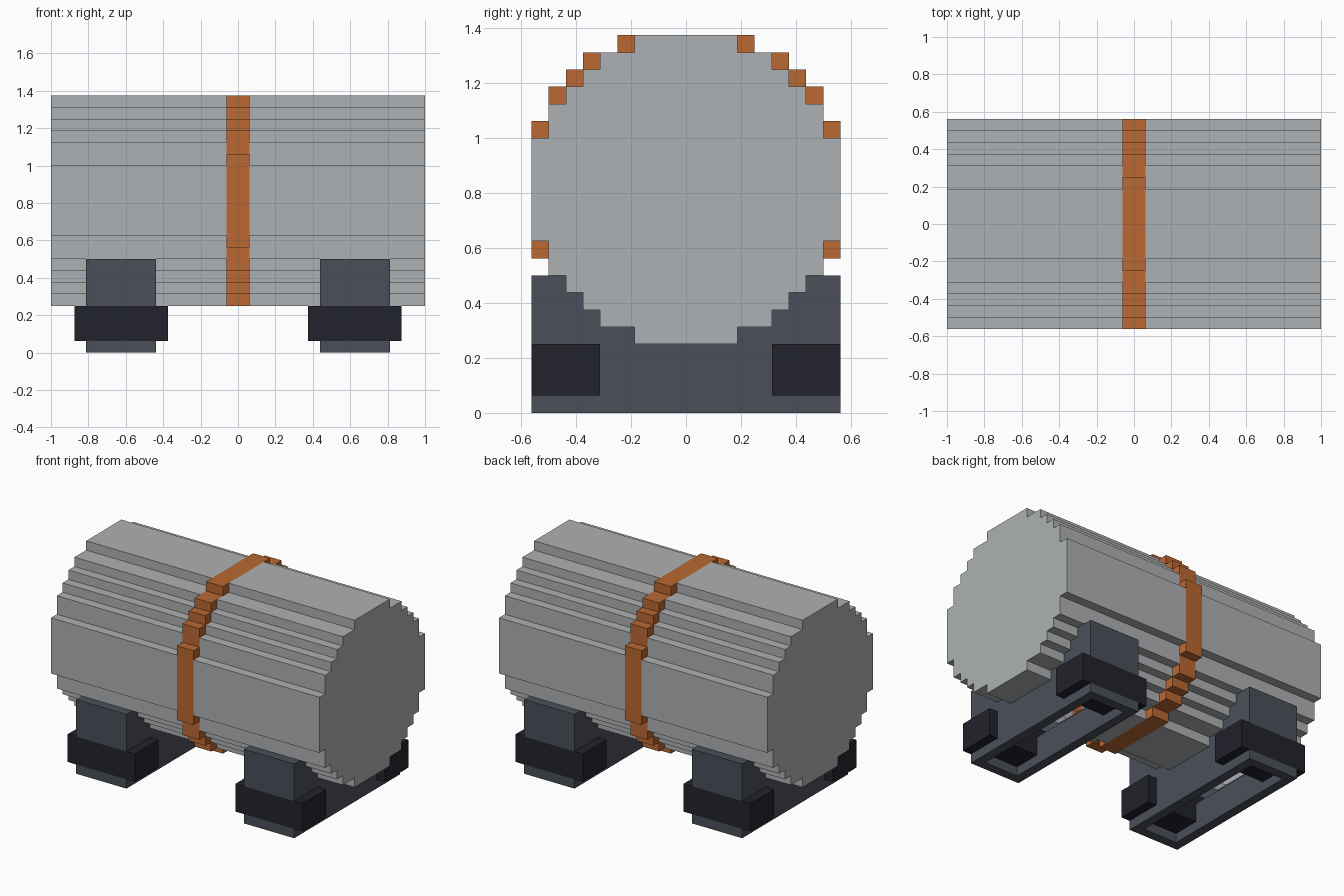
import bpy, bmesh

cube = bpy.data.objects.get("Cube")
if cube:
    bpy.data.objects.remove(cube, do_unlink=True)

U = 1 / 16  # grid unit; all sizes below are in grid units


def material(name, rgb):
    m = bpy.data.materials.new(name)
    m.use_nodes = True
    m.diffuse_color = (*rgb, 1)
    m.node_tree.nodes["Principled BSDF"].inputs["Base Color"].default_value = (*rgb, 1)
    return m


GREY = material("light grey", (0.423, 0.44, 0.451))
ORANGE = material("copper orange", (0.491, 0.138, 0.032))
SLATE = material("slate", (0.07, 0.078, 0.102))
DARK = material("dark navy", (0.016, 0.016, 0.026))


def face(bm, points):
    bm.faces.new([bm.verts.new((x * U, y * U, z * U)) for x, y, z in points])


def box(bm, x0, x1, y0, y1, z0, z1):
    for z in (z0, z1):
        face(bm, [(x0, y0, z), (x1, y0, z), (x1, y1, z), (x0, y1, z)])
    for y in (y0, y1):
        face(bm, [(x0, y, z0), (x1, y, z0), (x1, y, z1), (x0, y, z1)])
    for x in (x0, x1):
        face(bm, [(x, y0, z0), (x, y1, z0), (x, y1, z1), (x, y0, z1)])


def finish(bm, name, mat):
    bmesh.ops.remove_doubles(bm, verts=bm.verts, dist=0.0001)
    bmesh.ops.recalc_face_normals(bm, faces=bm.faces)
    mesh = bpy.data.meshes.new(name)
    bm.to_mesh(mesh)
    bm.free()
    mesh.materials.append(mat)
    bpy.context.collection.objects.link(bpy.data.objects.new(name, mesh))


# Stepped round cross-section: half width of the row at each height
MID = 13
steps = [(4, 3), (5, 5), (6, 6), (7, 7), (8, 8), (10, 9)]
quarter = []  # lower +y quarter, from the bottom upward
for i, (z, w) in enumerate(steps):
    top = steps[i + 1][0] if i + 1 < len(steps) else None
    quarter.append((w, z))
    if top:
        quarter.append((w, top))
half = quarter + [(y, 2 * MID - z) for y, z in reversed(quarter)]
profile = half + [(-y, z) for y, z in reversed(half)]


def tube(bm, x0, x1, open_bottom=False):
    for (ya, za), (yb, zb) in zip(profile, profile[1:] + profile[:1]):
        if open_bottom and za == zb == steps[0][0]:
            continue
        face(bm, [(x0, ya, za), (x1, ya, za), (x1, yb, zb), (x0, yb, zb)])


# Hollow tank, open below inside each foot
bm = bmesh.new()
for s in (-1, 1):
    tube(bm, s, s * 7)
    tube(bm, s * 7, s * 13, open_bottom=True)
    tube(bm, s * 13, s * 16)
    face(bm, [(s * 16, y, z) for y, z in profile])
finish(bm, "tank", GREY)

# Strap: flush band with small blocks filling the steps
bm = bmesh.new()
tube(bm, -1, 1)
finish(bm, "strap", ORANGE)
bm = bmesh.new()
for y, z in [(3, 4), (5, 5), (6, 6), (7, 7), (8, 9)]:
    for y0 in (y, -y - 1):
        for z0 in (z, 2 * MID - z - 1):
            box(bm, -1, 1, y0, y0 + 1, z0, z0 + 1)
finish(bm, "strap_blocks", ORANGE)

# Feet: outer shell cradling the tank, thick bottom rim, dark corner blocks
cradle = [p for p in quarter if p[1] <= 8 and p[0] <= 7]
side = [(9, 0), (9, 8)] + cradle[::-1]
side += [(-y, z) for y, z in reversed(side)]
for label, s in (("left", 1), ("right", -1)):
    bm = bmesh.new()
    x0, x1 = sorted((s * 7, s * 13))
    for x in (x0, x1):
        face(bm, [(x, y, z) for y, z in side])
    for e in (-1, 1):
        for z0, z1 in ((0, 1), (4, 8)):
            face(bm, [(x0, e * 9, z0), (x1, e * 9, z0), (x1, e * 9, z1), (x0, e * 9, z1)])
        face(bm, [(x0, e * 7, 8), (x1, e * 7, 8), (x1, e * 9, 8), (x0, e * 9, 8)])
    finish(bm, label + "_foot", SLATE)

    bm = bmesh.new()
    for x in (x0, x1 - 1):
        box(bm, x, x + 1, -8, 8, 0, 3)
    for y in (-9, 8):
        box(bm, x0, x1, y, y + 1, 0, 1)
    finish(bm, label + "_foot_rim", SLATE)

    bm = bmesh.new()
    for y in (-9, 5):
        box(bm, x0 - 1, x1 + 1, y, y + 4, 1, 4)
    finish(bm, label + "_foot_blocks", DARK)
